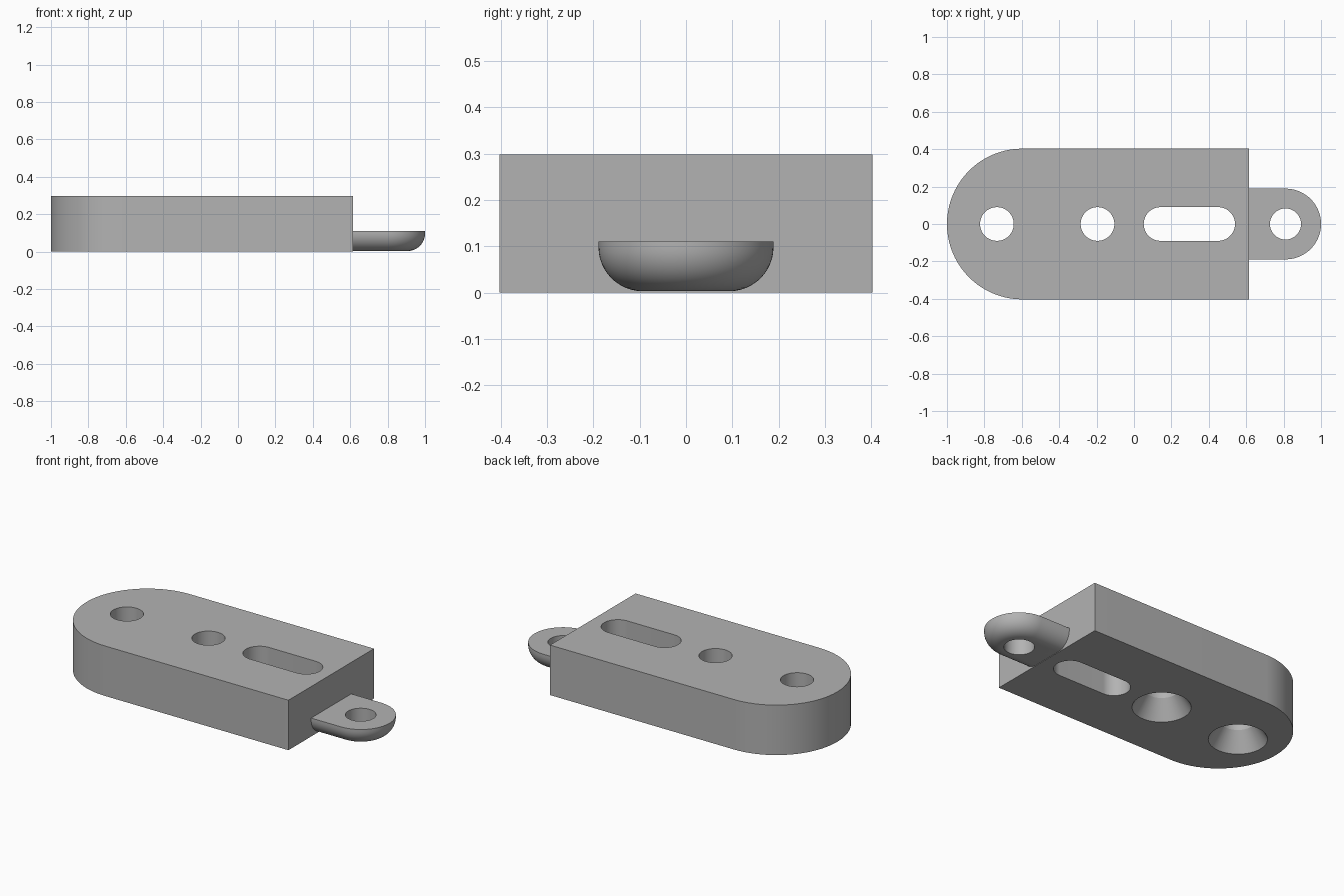
import bpy
import bmesh
from math import cos, sin, pi, radians

cube = bpy.data.objects.get("Cube")
if cube:
    bpy.data.objects.remove(cube, do_unlink=True)

grey = bpy.data.materials.new("plain grey")
grey.use_nodes = True
grey.diffuse_color = (0.45, 0.45, 0.45, 1)
grey.node_tree.nodes["Principled BSDF"].inputs["Base Color"].default_value = (0.45, 0.45, 0.45, 1)


def outline(xa, xb, r, round_left, round_right, steps=40):
    """Strip outline of half width r whose ends are square or half round."""
    arc = [-pi / 2 + pi * i / steps for i in range(steps + 1)]
    right = arc if round_right else (arc[0], arc[-1])
    left = arc if round_left else (arc[0], arc[-1])
    pts = [(xb + (r * cos(a) if round_right else 0), r * sin(a)) for a in right]
    pts += [(xa - (r * cos(a) if round_left else 0), -r * sin(a)) for a in left]
    return pts


def stack(name, xa, xb, levels, round_left=True, round_right=True):
    """Solid joining strip outlines at (height, half width) levels."""
    bm = bmesh.new()
    rings = [[bm.verts.new((x, y, z)) for x, y in outline(xa, xb, r, round_left, round_right)]
             for z, r in levels]
    for low, high in zip(rings, rings[1:]):
        for i in range(len(low)):
            j = (i + 1) % len(low)
            bm.faces.new((low[i], low[j], high[j], high[i]))
    bm.faces.new(rings[0][::-1])
    bm.faces.new(rings[-1])
    bmesh.ops.remove_doubles(bm, verts=bm.verts, dist=1e-5)
    bmesh.ops.recalc_face_normals(bm, faces=bm.faces)
    mesh = bpy.data.meshes.new(name)
    bm.to_mesh(mesh)
    bm.free()
    mesh.materials.append(grey)
    obj = bpy.data.objects.new(name, mesh)
    bpy.context.collection.objects.link(obj)
    return obj


def drill(obj, cutters):
    """Cut the holes for good, then smooth the curved walls."""
    for cutter in cutters:
        cutter.hide_render = True
        mod = obj.modifiers.new("hole", "BOOLEAN")
        mod.operation = "DIFFERENCE"
        mod.solver = "EXACT"
        mod.object = cutter
    graph = bpy.context.evaluated_depsgraph_get()
    mesh = bpy.data.meshes.new_from_object(obj.evaluated_get(graph))
    obj.modifiers.clear()
    obj.data = mesh
    for cutter in cutters:
        bpy.data.objects.remove(cutter, do_unlink=True)
    mesh.shade_smooth()
    mesh.set_sharp_from_angle(angle=radians(30))


# Main block: rounded left end, two countersunk holes and a slot
body = stack("body", -0.597, 0.615, [(0, 0.403), (0.298, 0.403)], round_right=False)
sink = [(-0.02, 0.173), (0.11, 0.09), (0.4, 0.09)]
holes = [stack("countersunk_hole", x, x, sink) for x in (-0.733, -0.195)]
holes.append(stack("slot", 0.142, 0.45, [(-0.1, 0.09), (0.4, 0.09)]))
drill(body, holes)

# End tab: flat top, filleted underside and a plain hole
fillet = 0.095
levels = [(0.003 + fillet * (1 - cos(a)), 0.189 - fillet * (1 - sin(a)))
          for a in (pi / 2 * i / 12 for i in range(13))]
tab = stack("tab", 0.6, 0.811, levels + [(0.11, 0.189)], round_left=False)
drill(tab, [stack("tab_hole", 0.81, 0.81, [(-0.1, 0.083), (0.4, 0.083)])])
